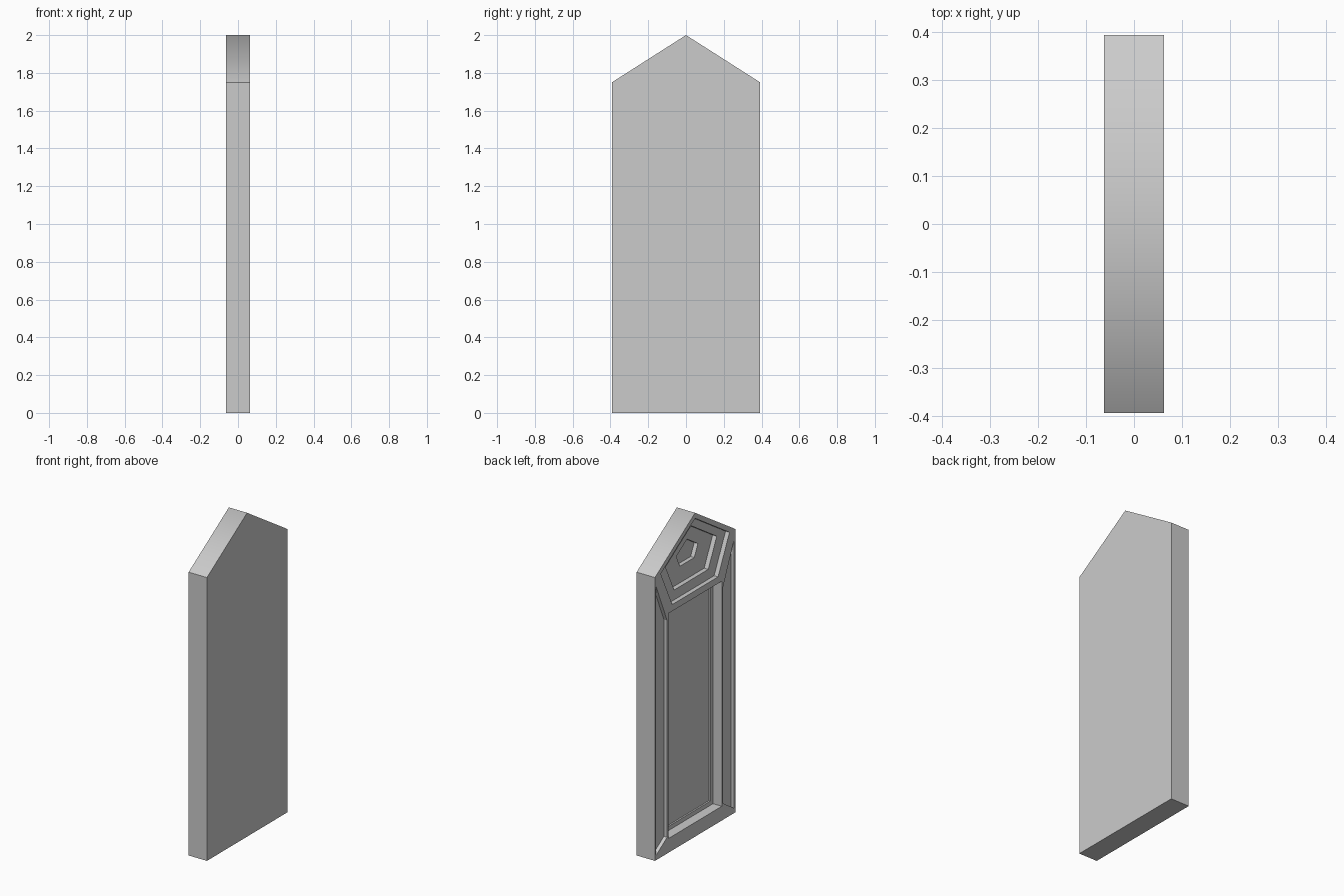
import bpy, bmesh

if "Cube" in bpy.data.objects:
    bpy.data.objects.remove(bpy.data.objects["Cube"])

HALF = 0.0625   # half thickness
FACE = -HALF    # carved face


def prism(name, outline, x0, x1):
    """Extrude a (y, z) outline along x."""
    bm = bmesh.new()
    face = bm.faces.new([bm.verts.new((x0, y, z)) for y, z in outline])
    ext = bmesh.ops.extrude_face_region(bm, geom=[face])
    verts = [v for v in ext["geom"] if isinstance(v, bmesh.types.BMVert)]
    bmesh.ops.translate(bm, verts=verts, vec=(x1 - x0, 0, 0))
    bmesh.ops.recalc_face_normals(bm, faces=bm.faces)
    mesh = bpy.data.meshes.new(name)
    bm.to_mesh(mesh)
    bm.free()
    obj = bpy.data.objects.new(name, mesh)
    bpy.context.collection.objects.link(obj)
    return obj


def carve(target, outline, depth):
    """Sink an outline into the carved face."""
    cutter = prism("cutter", outline, FACE - 0.1, FACE + depth)
    cutter.hide_render = True
    mod = target.modifiers.new("carve", "BOOLEAN")
    mod.operation = "DIFFERENCE"
    mod.solver = "EXACT"
    mod.object = cutter
    bpy.context.view_layer.objects.active = target
    bpy.ops.object.modifier_apply(modifier=mod.name)
    bpy.data.objects.remove(cutter)


def rect(hw, z0, z1):
    return [(-hw, z0), (hw, z0), (hw, z1), (-hw, z1)]


# Pointed slab
slab = prism("slab", [(-0.3925, 0), (0.3925, 0), (0.3925, 1.75), (0, 2), (-0.3925, 1.75)],
             -HALF, HALF)

# Stepped pentagon recess in the head
pentagon = [(-0.26, 1.48), (0.26, 1.48), (0.39, 1.75), (0, 2), (-0.39, 1.75)]
for scale, depth in ((0.86, 0.027), (0.64, 0.055), (0.27, 0.08)):
    carve(slab, [(y * scale, 1.757 + (z - 1.757) * scale) for y, z in pentagon], depth)

# Main panel with a shallow inner step
carve(slab, rect(0.26, 0.088, 1.478), 0.06)
carve(slab, rect(0.234, 0.114, 1.452), 0.07)

# Mitred side panels
for s in (-1, 1):
    carve(slab, [(s * y, z) for y, z in
                 ((0.381, 0.03), (0.381, 1.69), (0.274, 1.44), (0.274, 0.1))], 0.022)

# Shade the two roof slopes smoothly across the peak
for poly in slab.data.polygons:
    poly.use_smooth = poly.normal.z > 0.5 and poly.center.z > 1.8 and abs(poly.center.x) < 0.001
